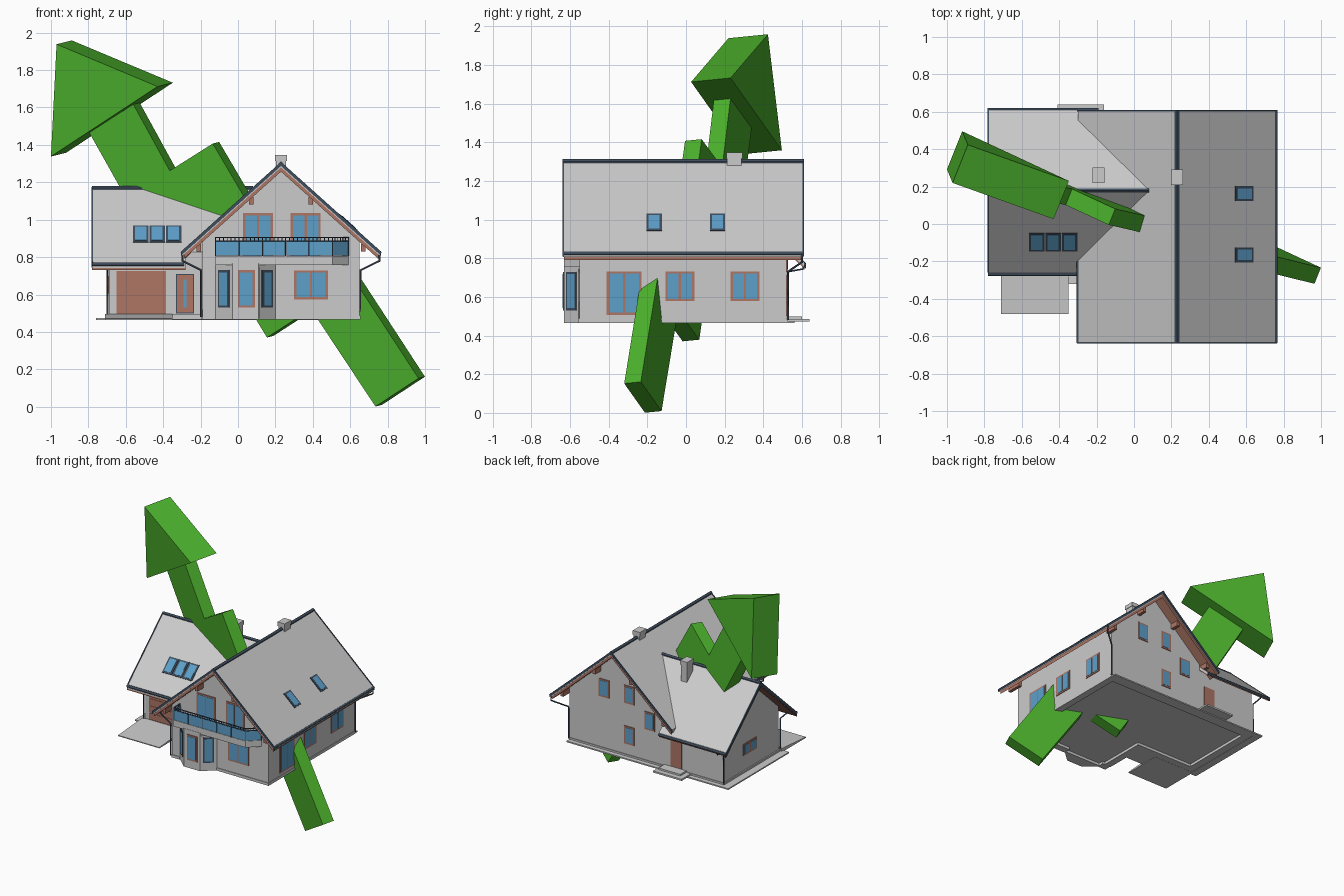
import bpy, bmesh
from mathutils import Vector as V


def mat(name, *c):
    m = bpy.data.materials.new(name)
    m.diffuse_color = (*c, 1)
    return m


GREEN = mat("green", 0.07, 0.43, 0.025)
SLATE = mat("slate", 0.05, 0.075, 0.11)
WOOD = mat("wood", 0.42, 0.18, 0.13)
GLASS = mat("glass", 0.11, 0.35, 0.59)


def prism(name, pts, vec, m=None):
    """Planar polygon pushed along a vector."""
    bm = bmesh.new()
    a = [bm.verts.new(V(p)) for p in pts]
    b = [bm.verts.new(V(p) + V(vec)) for p in pts]
    n = len(a)
    bm.faces.new(a)
    bm.faces.new(b[::-1])
    for i in range(n):
        bm.faces.new((a[i], b[i], b[(i + 1) % n], a[(i + 1) % n]))
    bmesh.ops.recalc_face_normals(bm, faces=bm.faces)
    me = bpy.data.meshes.new(name)
    bm.to_mesh(me)
    bm.free()
    ob = bpy.data.objects.new(name, me)
    bpy.context.collection.objects.link(ob)
    if m:
        me.materials.append(m)
    return ob


def box(name, x0, x1, y0, y1, z0, z1, m=None):
    return prism(name, [(x0, y0, z0), (x1, y0, z0), (x1, y1, z0), (x0, y1, z0)], (0, 0, z1 - z0), m)


def plate(name, c, u, v, w, h, out, m):
    """Thin plate centred on c in the plane u, v, standing out from the surface."""
    c, u, v = V(c), V(u).normalized(), V(v).normalized()
    n = u.cross(v)
    pts = [c - n * 0.01 + u * (w / 2 * i) + v * (h / 2 * j) for i, j in ((-1, -1), (1, -1), (1, 1), (-1, 1))]
    return prism(name, pts, n * (0.01 + out), m)


def window(name, c, u, w, h, cols=1, v=(0, 0, 1), frame=WOOD, pane=GLASS, rim=0.012):
    plate(name + "_frame", c, u, v, w, h, 0.005, frame)
    pw = (w - rim * (cols + 1)) / cols
    for i in range(cols):
        off = -w / 2 + rim + pw / 2 + i * (pw + rim)
        plate(name + "_pane", V(c) + V(u).normalized() * off, u, v, pw, h - 2 * rim, 0.007, pane)


def rod(name, pts, r, m=SLATE):
    cu = bpy.data.curves.new(name, 'CURVE')
    cu.dimensions = '3D'
    cu.bevel_depth = r
    cu.bevel_resolution = 1
    cu.use_fill_caps = True
    s = cu.splines.new('POLY')
    s.points.add(len(pts) - 1)
    for p, q in zip(s.points, pts):
        p.co = (*q, 1)
    ob = bpy.data.objects.new(name, cu)
    bpy.context.collection.objects.link(ob)
    cu.materials.append(m)


# Roof heights: main ridge runs along y, wing ridge runs along x
def zm(x):
    return 1.305 - 0.896 * abs(x - 0.23)


def zw(y):
    return 1.172 - 0.91 * abs(y - 0.18)


def vee(name, main, half, top, thick, a, b, m=None):
    """Inverted V strip following a roof from a to b along its ridge."""
    c, f = (0.23, zm) if main else (0.18, zw)
    s = [(c - half, 0), (c, 0), (c + half, 0), (c + half, thick), (c, thick), (c - half, thick)]
    s = [(p, f(p) + top - t) for p, t in s]
    if main:
        prism(name, [(p, a, z) for p, z in s], (0, b - a, 0), m)
    else:
        prism(name, [(a, p, z) for p, z in s], (b - a, 0, 0), m)


# Walls, floor raised above a perimeter plinth
FL = 0.487
prism("main_walls", [(-0.19, -0.55, FL), (0.65, -0.55, FL), (0.65, -0.55, zm(0.65) - 0.03),
                     (0.23, -0.55, 1.275), (-0.19, -0.55, zm(-0.19) - 0.03)], (0, 1.07, 0))
prism("wing_walls", [(-0.69, -0.17, FL), (-0.69, 0.52, FL), (-0.69, 0.52, zw(0.52) - 0.025),
                     (-0.69, 0.18, 1.147), (-0.69, -0.17, zw(-0.17) - 0.025)], (0.5, 0, 0))
for x0, x1, y0, y1 in ((0.6, 0.655, -0.555, 0.525), (0.2, 0.6, -0.555, -0.5), (-0.19, -0.12, -0.555, -0.5),
                       (-0.195, -0.14, -0.5, -0.17), (-0.7, -0.14, -0.175, -0.12), (-0.7, -0.64, -0.12, 0.525),
                       (-0.64, 0.6, 0.47, 0.525)):
    box("plinth", x0, x1, y0, y1, 0.466, FL)
box("back_paving", -0.76, 0.65, 0.525, 0.56, 0.464, 0.474)
box("left_paving", -0.76, -0.7, -0.2, 0.525, 0.464, 0.474)
BAY = [(-0.12, -0.54), (-0.12, -0.55), (-0.03, -0.632), (0.11, -0.632), (0.2, -0.55), (0.2, -0.54)]
prism("bay", [(x, y, 0.466) for x, y in BAY], (0, 0, 0.30))

# Main roof with timber soffit, dark rakes, ridge cap and gutters
vee("main_roof", True, 0.53, 0, 0.025, -0.635, 0.605)
vee("main_soffit", True, 0.52, -0.024, 0.024, -0.63, 0.60, WOOD)
for y in (-0.638, 0.602):
    vee("main_rake", True, 0.535, 0.004, 0.022, y, y + 0.008, SLATE)
vee("main_ridge_cap", True, 0.013, 0.007, 0.02, -0.64, 0.61, SLATE)
for x in (-0.297, 0.757):
    rod("main_gutter", [(x, -0.635, 0.825), (x, -0.2 if x < 0 else 0.61, 0.825)], 0.01)
for s in (-1, 1):
    for d, e in ((0.16, 0.62), (0.44, 0.62)):
        x = 0.23 + s * d
        for y0, y1 in ((-e, -0.5), (0.5, 0.59)):
            box("purlin", x - 0.012, x + 0.012, y0, y1, zm(x) - 0.08, zm(x) - 0.04, WOOD)

# Wing roof, cut along the valleys
FRONT = [(-0.78, -0.27), (-0.28, -0.27), (-0.28, -0.2), (0.09, 0.18), (-0.78, 0.18)]
BACK = [(-0.78, 0.18), (0.09, 0.18), (-0.19, 0.47), (-0.19, 0.61), (-0.78, 0.61)]
for n, plan in (("front", FRONT), ("back", BACK)):
    prism("wing_roof_" + n, [(x, y, zw(y)) for x, y in plan], (0, 0, -0.022))
    prism("wing_soffit_" + n, [(x, y, zw(y) - 0.021) for x, y in plan], (0, 0, -0.01), WOOD)
vee("wing_rake", False, 0.44, 0.004, 0.03, -0.783, -0.775, SLATE)
vee("wing_ridge_cap", False, 0.011, 0.007, 0.02, -0.78, 0.08, SLATE)
rod("wing_gutter_front", [(-0.78, -0.268, 0.762), (-0.29, -0.268, 0.762)], 0.01)
rod("wing_gutter_back", [(-0.78, 0.611, 0.768), (-0.19, 0.611, 0.768)], 0.01)

# Downpipes
for top, wall in (((-0.70, -0.265, 0.76), (-0.698, -0.178)), ((-0.297, -0.54, 0.82), (-0.197, -0.556)),
                  ((-0.70, 0.608, 0.76), (-0.698, 0.527)), ((0.757, 0.6, 0.82), (0.655, 0.527))):
    x, y = wall
    rod("downpipe", [top, (top[0], top[1], 0.78 if top[2] > 0.8 else 0.745), (x, y, 0.73), (x, y, 0.48)], 0.006)

# Chimneys
for x, y, z0, z1 in ((0.23, 0.25, 1.24, 1.34), (-0.19, 0.26, 1.06, 1.22)):
    box("chimney", x - 0.027, x + 0.027, y - 0.037, y + 0.037, z0, z1)
    box("chimney_cap", x - 0.031, x + 0.031, y - 0.041, y + 0.041, z1 - 0.025, z1 + 0.006)

# Roof windows
for y in (-0.165, 0.163):
    window("roof_window", (0.588, y, zm(0.588)), (0, 1, 0), 0.08, 0.13, 1, (-1, 0, 0.896), SLATE)
for x in (-0.52, -0.432, -0.344):
    window("wing_roof_window", (x, -0.095, zw(-0.095)), (1, 0, 0), 0.083, 0.13, 1, (0, 1, 0.91), SLATE)

# Front windows, bay glazing and doors
R, L, E, W = (1, 0, 0), (-1, 0, 0), (0, 1, 0), (0, -1, 0)
for x in (0.107, 0.362):
    window("balcony_door", (x, -0.55, 0.915), R, 0.16, 0.24, 2)
window("front_window", (0.39, -0.55, 0.652), R, 0.18, 0.155, 2)
window("bay_window", (0.045, -0.632, 0.63), R, 0.09, 0.2)
window("bay_left_window", (-0.075, -0.591, 0.63), (0.09, -0.082, 0), 0.08, 0.2, frame=SLATE)
plate("bay_right_frame", (0.155, -0.591, 0.61), (0.09, 0.082, 0), (0, 0, 1), 0.112, 0.27, 0.002, None)
window("bay_right_door", (0.155, -0.591, 0.63), (0.09, 0.082, 0), 0.08, 0.2, frame=SLATE)
plate("garage_door", (-0.518, -0.17, 0.612), R, (0, 0, 1), 0.265, 0.23, 0.006, WOOD)
for i in range(4):
    plate("garage_rib", (-0.518, -0.17, 0.525 + i * 0.057), R, (0, 0, 1), 0.255, 0.05, 0.009, WOOD)
plate("entry_frame", (-0.283, -0.17, 0.605), R, (0, 0, 1), 0.097, 0.212, 0.005, SLATE)
plate("entry_door", (-0.283, -0.17, 0.605), R, (0, 0, 1), 0.085, 0.2, 0.008, WOOD)
plate("entry_glass", (-0.283, -0.17, 0.605), R, (0, 0, 1), 0.016, 0.15, 0.01, GLASS)

# Right, back and left windows
window("terrace_door", (0.65, -0.32, 0.62), E, 0.18, 0.225, 2)
for y in (-0.032, 0.305):
    window("side_window", (0.65, y, 0.655), E, 0.15, 0.155, 2)
for x, z in ((0.35, 0.955), (0.13, 0.96), (0.13, 0.64), (-0.05, 0.8)):
    window("back_window", (x, 0.52, z), L, 0.09, 0.14)
plate("back_door", (-0.28, 0.52, 0.605), L, (0, 0, 1), 0.095, 0.21, 0.006, WOOD)
window("left_window", (-0.69, 0.19, 0.65), W, 0.17, 0.09, 2)

# Steps and driveway
box("back_step", -0.41, -0.16, 0.525, 0.64, 0.472, 0.485)
box("back_step_top", -0.37, -0.18, 0.525, 0.6, 0.485, 0.498)
box("front_step", -0.35, -0.195, -0.32, -0.175, 0.466, 0.495)
prism("driveway", [(-0.71, -0.48, 0.465), (-0.71, -0.175, 0.465), (-0.71, -0.175, 0.495), (-0.71, -0.48, 0.472)],
      (0.36, 0, 0))

# Balcony floor with glazed railing
EDGE = [(-0.12, -0.55), (-0.12, -0.63), (0.505, -0.63), (0.59, -0.55)]
prism("balcony_floor", [(x, y, 0.757) for x, y in EDGE], (0, 0, 0.05))
for (a, b), n in zip(zip(EDGE, EDGE[1:]), (1, 5, 1)):
    a, b = V((*a, 0)), V((*b, 0))
    rod("balcony_rail", [a + V((0, 0, 0.905)), b + V((0, 0, 0.905))], 0.004)
    rod("balcony_lower_rail", [a + V((0, 0, 0.887)), b + V((0, 0, 0.887))], 0.003)
    d = (b - a) / n
    for i in range(n):
        c = a + d * (i + 0.5) + V((0, 0, 0.848))
        plate("balcony_glass", c, d, (0, 0, 1), d.length - 0.006, 0.078, 0.0, GLASS)
    for i in range(n * 6 + 1):
        p = a + d * (i / 6)
        rod("baluster", [p + V((0, 0, 0.805 if i % 6 == 0 else 0.885)), p + V((0, 0, 0.905))], 0.0025)


# Zigzag arrow standing in a slightly tilted plane
T = V((0.08, 0.2, 0.02))


def arrow(name, pts, start, depth):
    k = 0.0051 + start * T.length_squared
    prism(name, [(x, (k - 0.08 * x - 0.02 * z) / 0.2, z) for x, z in pts], T * depth, GREEN)


arrow("arrow_head", [(-0.97, 1.938), (-0.43, 1.712), (-1.0, 1.338)], 0, 1.02)
arrow("arrow_shaft", [(-0.795, 1.465), (-0.56, 1.617), (-0.365, 1.262), (-0.135, 1.407), (0.21, 0.82), (0.435, 0.965),
                      (0.965, 0.152), (0.735, 0.001), (0.39, 0.522), (0.155, 0.37), (-0.205, 0.96),
                      (-0.43, 0.815)], 0.24, 0.43)
